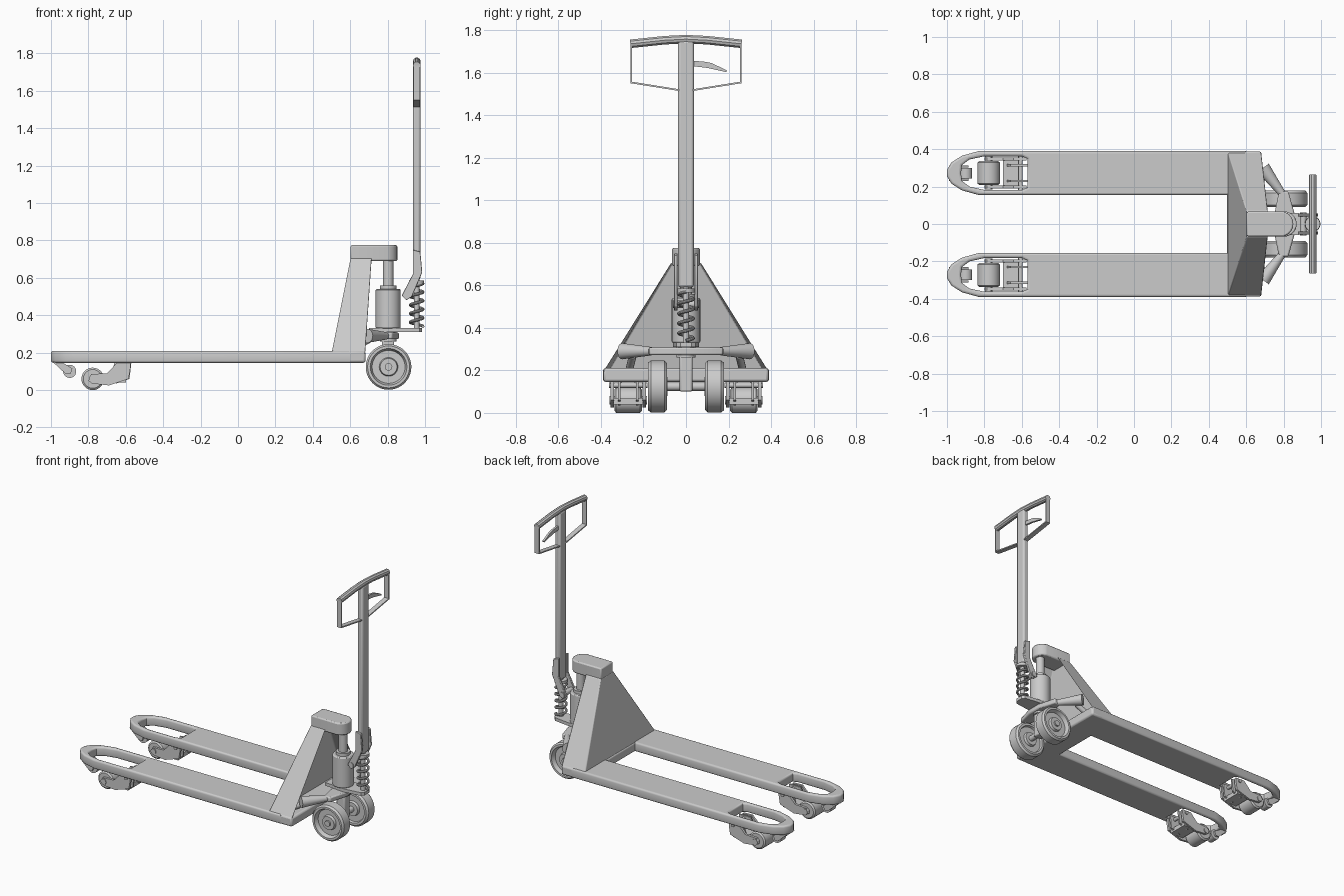
import bpy, bmesh, math
from mathutils import Vector, Matrix

if "Cube" in bpy.data.objects:
    bpy.data.objects.remove(bpy.data.objects["Cube"])

grey = bpy.data.materials.new("painted_grey")
grey.diffuse_color = (0.6, 0.6, 0.6, 1)
grey.use_nodes = True
grey.node_tree.nodes["Principled BSDF"].inputs["Base Color"].default_value = grey.diffuse_color


def finish(ob, bevel=0, mirror=False, angle=35):
    ob.data.materials.clear()
    ob.data.materials.append(grey)
    if bevel:
        m = ob.modifiers.new("bevel", 'BEVEL')
        m.width, m.segments, m.limit_method = bevel, 2, 'ANGLE'
    if mirror:
        m = ob.modifiers.new("mirror", 'MIRROR')
        m.use_axis = (False, True, False)
    bpy.ops.object.select_all(action='DESELECT')
    ob.select_set(True)
    bpy.context.view_layer.objects.active = ob
    bpy.ops.object.shade_smooth_by_angle(angle=math.radians(angle))
    return ob


def from_bmesh(name, bm, **kw):
    bmesh.ops.recalc_face_normals(bm, faces=bm.faces)
    me = bpy.data.meshes.new(name)
    bm.to_mesh(me)
    bm.free()
    ob = bpy.data.objects.new(name, me)
    bpy.context.collection.objects.link(ob)
    return finish(ob, **kw)


def rod(name, a, b, r1, r2=None, segs=24, **kw):
    a, b = Vector(a), Vector(b)
    rot = (b - a).to_track_quat('Z', 'Y').to_matrix().to_4x4()
    bm = bmesh.new()
    bmesh.ops.create_cone(bm, cap_ends=True, segments=segs, radius1=r1,
                          radius2=r1 if r2 is None else r2, depth=(b - a).length,
                          matrix=Matrix.Translation((a + b) / 2) @ rot)
    return from_bmesh(name, bm, **kw)


def prism(name, pts, lo, hi, axis='y', **kw):
    """Extrude an outline: (x, z) along y, or (x, y) along z."""
    bm = bmesh.new()
    put = (lambda p, h: (p[0], h, p[1])) if axis == 'y' else (lambda p, h: (p[0], p[1], h))
    a = [bm.verts.new(put(p, lo)) for p in pts]
    b = [bm.verts.new(put(p, hi)) for p in pts]
    bm.faces.new(a)
    bm.faces.new(b)
    for i in range(len(pts)):
        j = (i + 1) % len(pts)
        bm.faces.new((a[i], a[j], b[j], b[i]))
    return from_bmesh(name, bm, **kw)


def box(name, x, y, z, **kw):
    return prism(name, [(x[0], z[0]), (x[1], z[0]), (x[1], z[1]), (x[0], z[1])], y[0], y[1], **kw)


def lathe_y(name, center, profile, segs=40, **kw):
    """Spin (radius, y) points around an axis parallel to y."""
    bm = bmesh.new()
    vs = [bm.verts.new((r, y, 0)) for r, y in profile]
    es = [bm.edges.new(e) for e in zip(vs, vs[1:])]
    bmesh.ops.spin(bm, geom=vs + es, cent=(0, 0, 0), axis=(0, 1, 0),
                   angle=2 * math.pi, steps=segs)
    bmesh.ops.remove_doubles(bm, verts=bm.verts, dist=1e-5)
    bmesh.ops.translate(bm, verts=bm.verts, vec=center)
    return from_bmesh(name, bm, **kw)


def tube(name, pts, r, **kw):
    cu = bpy.data.curves.new(name, 'CURVE')
    cu.dimensions, cu.bevel_depth, cu.bevel_resolution, cu.use_fill_caps = '3D', r, 3, True
    sp = cu.splines.new('POLY')
    sp.points.add(len(pts) - 1)
    for p, c in zip(sp.points, pts):
        p.co = (*c, 1)
    return convert(name, cu, **kw)


def convert(name, cu, **kw):
    ob = bpy.data.objects.new(name, cu)
    bpy.context.collection.objects.link(ob)
    bpy.ops.object.select_all(action='DESELECT')
    ob.select_set(True)
    bpy.context.view_layer.objects.active = ob
    bpy.ops.object.convert(target='MESH')
    ob = bpy.context.view_layer.objects.active
    ob.data.transform(ob.matrix_world)
    ob.matrix_world = Matrix()
    return finish(ob, **kw)


# forks: flat rounded bars with a slot for the load rollers
FY = 0.272
outer = [(0.6, .39), (-.83, .39), (-.92, .365), (-.975, .33), (-1, .29), (-1, .255),
         (-.975, .215), (-.92, .18), (-.83, .155), (0.6, .155)]
slot = [(-.57, .35), (-.6, .362), (-.8, .362), (-.88, .345), (-.92, .315), (-.925, .272),
        (-.92, .23), (-.88, .2), (-.8, .182), (-.6, .182), (-.57, .195)]
cu = bpy.data.curves.new("fork", 'CURVE')
cu.dimensions, cu.fill_mode = '2D', 'BOTH'
cu.bevel_depth, cu.offset, cu.bevel_resolution = 0.012, -0.012, 2
cu.extrude = 0.032 - 0.012
for pts in (outer, slot):
    sp = cu.splines.new('POLY')
    sp.points.add(len(pts) - 1)
    for p, c in zip(sp.points, pts):
        p.co = (c[0], c[1], 0, 1)
    sp.use_cyclic_u = True
fork = convert("fork", cu, mirror=True)
fork.data.transform(Matrix.Translation((0, 0, 0.178)))

# cross base joining the forks
box("cross_base", (.497, .682), (-.388, .388), (.146, .21), bevel=.012)

# tower: tapered shell, hollow towards the handle
bm = bmesh.new()


def ring(x_back, x_front, y, z):
    return [bm.verts.new(c) for c in
            ((x_front, -y, z), (x_back, -y, z), (x_back, y, z), (x_front, y, z))]


lo, hi = ring(.683, .5, .388, .195), ring(.718, .602, .07, .705)
bm.faces.new(lo)
bm.faces.new(hi)
for i in (0, 2, 3):
    j = (i + 1) % 4
    bm.faces.new((lo[i], lo[j], hi[j], hi[i]))
back = bm.faces.new((lo[1], lo[2], hi[2], hi[1]))
bmesh.ops.inset_region(bm, faces=[back], thickness=.025)
for v in back.verts:
    v.co.x = .54 if v.co.z < .4 else .635
    v.co.y *= .94
from_bmesh("tower", bm, bevel=.006)

# head over the pump, rounded at the pump end
head = [(.602, -.066), (.8, -.066)] + [
    (.79 + .062 * math.cos(t * math.pi / 10), .066 * math.sin(t * math.pi / 10))
    for t in range(-4, 5)] + [(.8, .066), (.602, .066)]
prism("head", head, .69, .775, axis='z', bevel=.008)

# pump
rod("pump_rod", (.803, 0, .54), (.803, 0, .7), .028)
rod("pump_collar", (.803, 0, .54), (.803, 0, .56), .045)
rod("pump_body", (.803, 0, .33), (.803, 0, .54), .067, segs=32, bevel=.006)
rod("pump_neck", (.803, 0, .26), (.803, 0, .33), .045)
box("steer_post", (.77, .835), (-.03, .03), (.1, .29), bevel=.008)
prism("pump_plate", [(.70, -.05), (.86, -.06), (.97, -.045), (.985, -.025), (.985, .025),
                     (.97, .045), (.86, .06), (.70, .05)], .31, .332, axis='z')

# lift linkage
prism("link_bar", [(.775, -.175), (.825, -.175), (.86, -.05), (.86, .05), (.825, .175),
                   (.775, .175), (.75, .05), (.75, -.05)], .272, .308, axis='z', bevel=.008)
rod("link_arm", (.79, .165, .29), (.69, .30, .29), .02, .038, mirror=True)
rod("link_rod", (.70, .25, .27), (.56, .27, .19), .018, mirror=True)

# steering wheels with dished hubs
R = .122
lathe_y("steer_wheel", (.805, 0, .124),
        [(0, .088), (.045, .088), (.05, .105), (.09, .105), (.095, .09), (.11, .09), (R, .102),
         (R, .165), (.112, .178), (.098, .178), (.088, .15), (.05, .15), (.045, .168), (0, .168)],
        mirror=True)
lathe_y("wheel_axle", (.805, 0, .124), [(0, -.178), (.02, -.178), (.02, .178), (0, .178)], 16)

# spring around its guide pin
turns, n = 5, 20
tube("spring", [(.955 + .034 * math.cos(2 * math.pi * i / n), .034 * math.sin(2 * math.pi * i / n),
                 .34 + .23 * i / (turns * n)) for i in range(turns * n + 1)], .008)
rod("spring_pin", (.955, 0, .32), (.955, 0, .62), .015)
rod("spring_cap", (.955, 0, .565), (.955, 0, .585), .04)

# handle bracket
prism("handle_bracket", [(.935, .75), (.975, .74), (.985, .63), (.93, .5), (.90, .48),
                         (.875, .505), (.935, .62)], .04, .056, mirror=True, bevel=.003)
lathe_y("bracket_pin", (.905, 0, .51), [(0, -.062), (.018, -.062), (.018, .062), (0, .062)], 16)

# handle: post, grip, guard loop and release lever
box("handle_post", (.935, .976), (-.037, .037), (.59, 1.75), bevel=.012)
tube("grip", [(.956, -.262, 1.735), (.956, -.1, 1.752), (.956, 0, 1.757),
              (.956, .1, 1.752), (.956, .262, 1.735)], .021)
bm = bmesh.new()
loop = [(.262, 1.735), (.262, 1.55), (.03, 1.513), (.03, 1.521), (.255, 1.557), (.255, 1.735)]
sides = [[bm.verts.new((x, y, z)) for y, z in loop] for x in (.938, .972)]
for s in sides:
    bm.faces.new(s)
for i in range(6):
    j = (i + 1) % 6
    bm.faces.new((sides[0][i], sides[0][j], sides[1][j], sides[1][i]))
from_bmesh("guard_loop", bm, mirror=True)
bm = bmesh.new()
lever = [(.03, 1.63), (.1, 1.622), (.19, 1.602), (.192, 1.61), (.12, 1.645), (.08, 1.652), (.03, 1.655)]
sides = [[bm.verts.new((x, y, z)) for y, z in lever] for x in (.948, .962)]
for s in sides:
    bm.faces.new(s)
for i in range(7):
    j = (i + 1) % 7
    bm.faces.new((sides[0][i], sides[0][j], sides[1][j], sides[1][i]))
from_bmesh("release_lever", bm)

# load rollers with rocker plates, under each fork
lathe_y("load_roller", (-.777, FY, .06),
        [(0, -.064), (.05, -.064), (.06, -.056), (.06, .056), (.05, .064), (0, .064)], 28, mirror=True)
lathe_y("roller_axle", (-.777, FY, .06), [(0, -.088), (.02, -.088), (.02, .088), (0, .088)], 16, mirror=True)
rocker = [(-.80, .05), (-.785, .085), (-.70, .09), (-.645, .148), (-.575, .145), (-.575, .12),
          (-.585, .06), (-.69, .025), (-.78, .035)]
for s in (-1, 1):
    prism("rocker_plate", rocker, FY + s * .075 - .008, FY + s * .075 + .008, mirror=True)
    prism("rocker_ear", [(-.68, .06), (-.66, .15), (-.57, .15), (-.58, .06), (-.65, .035)],
          FY + s * .042 - .006, FY + s * .042 + .006, mirror=True)
    prism("entry_arm", [(-.99, .15), (-.96, .16), (-.885, .115), (-.895, .085), (-.92, .085)],
          FY + s * .035 - .006, FY + s * .035 + .006, mirror=True)
box("rocker_web", (-.70, -.6), (FY - .07, FY + .07), (.04, .07), mirror=True)
lathe_y("rocker_pin", (-.607, FY, .13), [(0, -.09), (.012, -.09), (.012, .09), (0, .09)], 16, mirror=True)
lathe_y("entry_roller", (-.9, FY, .1), [(0, -.028), (.035, -.028), (.035, .028), (0, .028)], 24, mirror=True)
